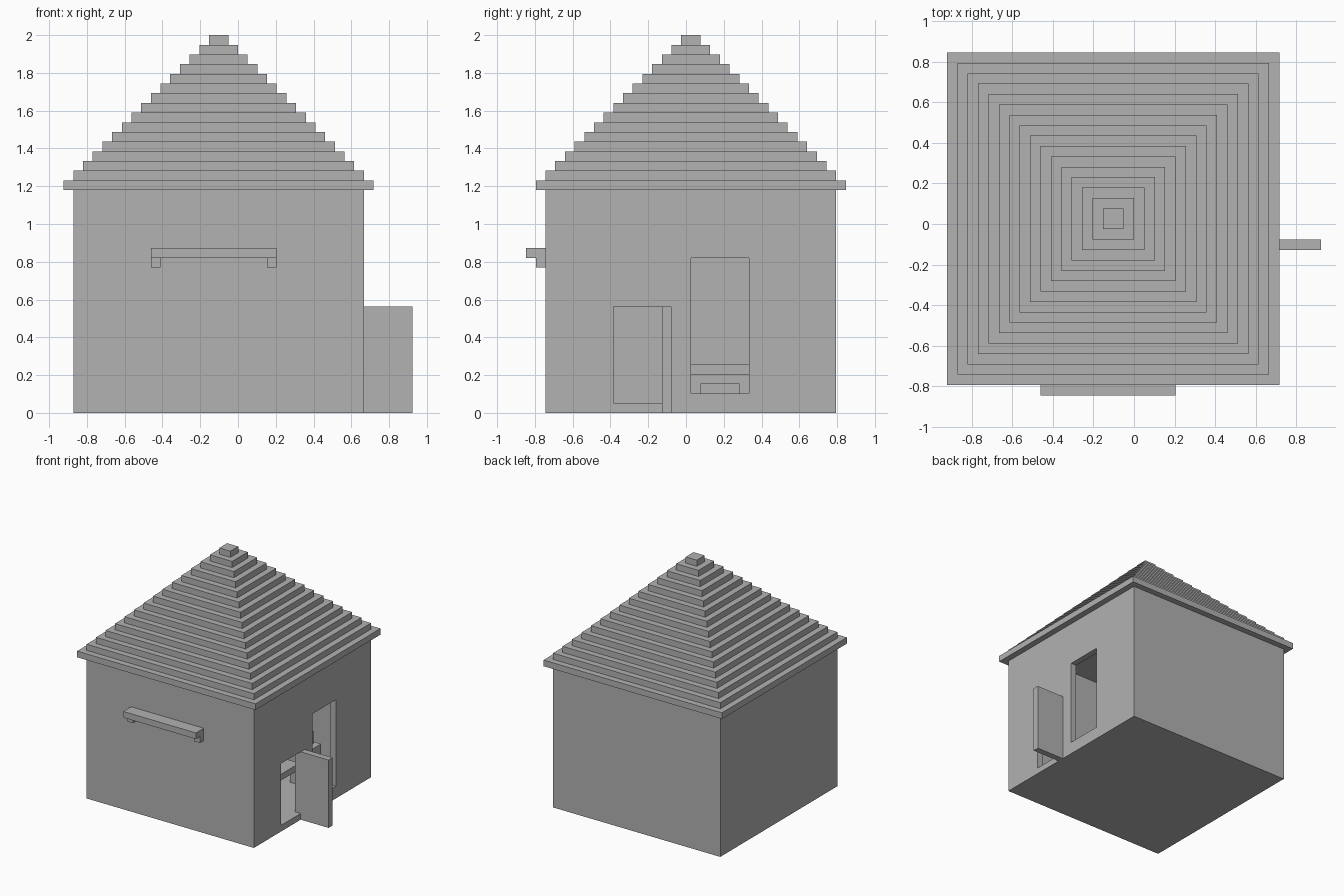
import bpy

cube = bpy.data.objects.get("Cube")
if cube:
    bpy.data.objects.remove(cube, do_unlink=True)

U = 2 / 39           # one building block
CX, CY = -2, 0.5     # centre of the house, in blocks

grey = bpy.data.materials.new("plain_grey")
grey.use_nodes = True
colour = (0.445, 0.445, 0.445, 1)
grey.diffuse_color = colour
grey.node_tree.nodes["Principled BSDF"].inputs["Base Color"].default_value = colour


def box(name, x, y, z):
    """Box spanning the given (low, high) ranges, in blocks."""
    bpy.ops.mesh.primitive_cube_add(size=1)
    ob = bpy.context.object
    ob.name = name
    ob.location = [(a + b) / 2 * U for a, b in (x, y, z)]
    ob.scale = [(b - a) * U for a, b in (x, y, z)]
    bpy.ops.object.transform_apply(location=True, scale=True)
    ob.data.materials.append(grey)
    return ob


def around(half, c):
    return (c - half, c + half)


def cutter(name, x, y, z):
    ob = box(name, x, y, z)
    ob.hide_render = True
    ob.hide_viewport = True
    ob.display_type = 'WIRE'
    return ob


def cut(ob, tool):
    mod = ob.modifiers.new(tool.name, 'BOOLEAN')
    mod.operation = 'DIFFERENCE'
    mod.solver = 'EXACT'
    mod.object = tool


# Cutters for the room and the two openings
room = cutter("room_cutter", around(14, CX), around(14, CY), (1, 26))
doorway = cutter("doorway_cutter", (11, 14), (-7.5, -1.5), (1, 11))
window = cutter("window_cutter", (11, 14), (0.5, 6.5), (2, 16))

# Hollow walls with floor
walls = box("walls", around(15, CX), around(15, CY), (0, 23))
for tool in (room, doorway, window):
    cut(walls, tool)

# Stepped roof; the lowest two steps are open to the room
for i in range(16):
    step = box(f"roof_step_{i + 1}", around(16 - i, CX), around(16 - i, CY), (23 + i, 24 + i))
    if i < 2:
        cut(step, room)

# Open door leaf
box("door", (12, 18), (-2.5, -1.5), (0, 11))

# Front shelf with two brackets
box("shelf", (-9, 4), (-16.5, -14.5), (16, 17))
for side, x in (("right", -9), ("left", 3)):
    box(f"shelf_bracket_{side}", (x, x + 1), (-15.5, -14.5), (15, 16))

# Low chair behind the window
box("chair_seat", (0.5, 6.5), (0.5, 6.5), (3, 4))
box("chair_back", (0.5, 1.5), (0.5, 6.5), (4, 5))
for x in (0.5, 5.5):
    for y in (0.5, 5.5):
        box("chair_leg", (x, x + 1), (y, y + 1), (1, 3))

# Cabinet in the back corner
box("cabinet", (2.5, 6.5), (8, 12), (1, 5))
box("cabinet_top", (2.5, 5.5), (8.5, 11.5), (5, 7))
